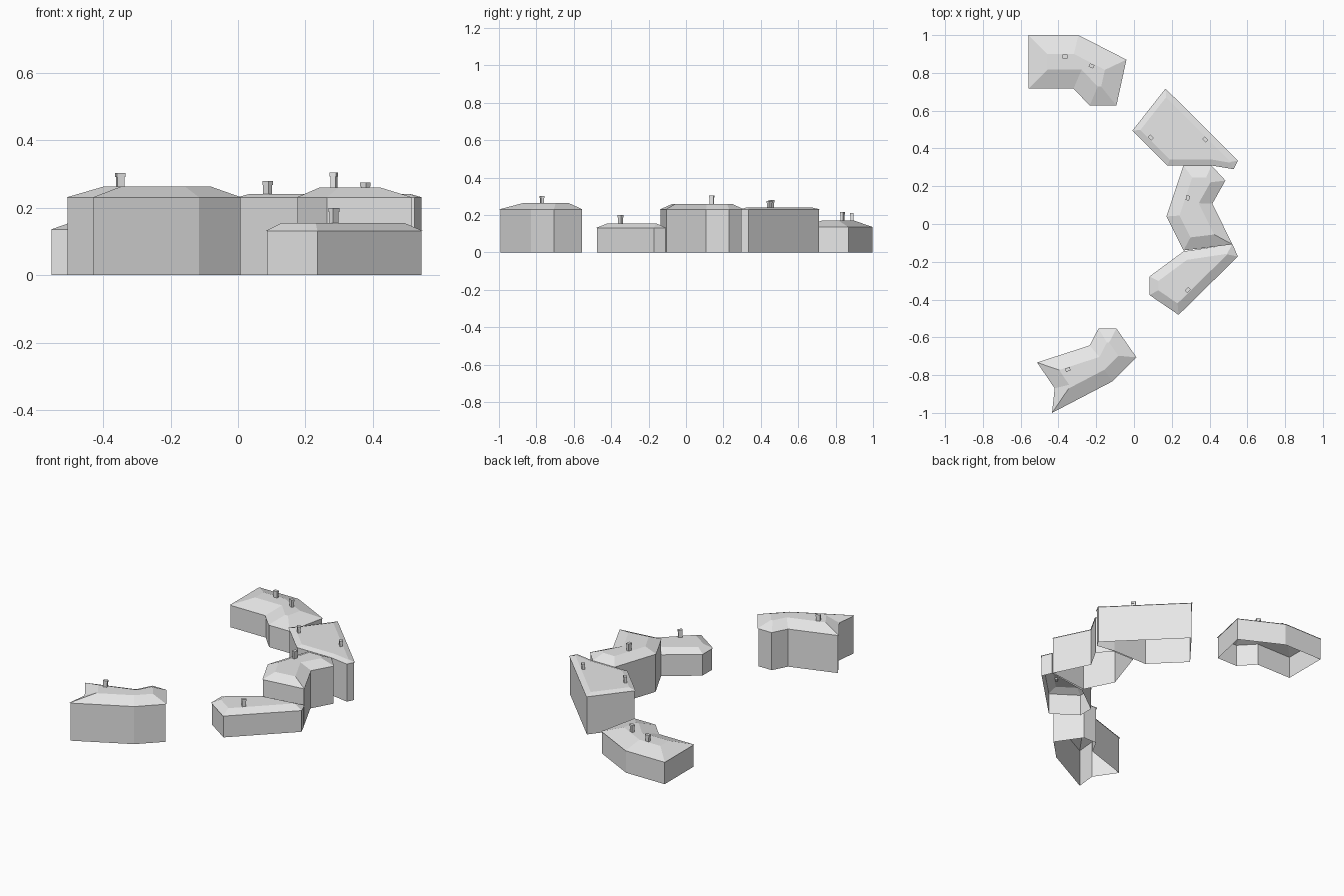
import bpy, bmesh, math
from mathutils import Vector, Matrix

cube = bpy.data.objects.get("Cube")
if cube:
    bpy.data.objects.remove(cube, do_unlink=True)


def make_material(name, color):
    mat = bpy.data.materials.new(name)
    mat.use_nodes = True
    mat.diffuse_color = color
    mat.node_tree.nodes["Principled BSDF"].inputs["Base Color"].default_value = color
    return mat


plaster = make_material("pale grey", (0.8, 0.8, 0.8, 1))


def add_object(name, bm):
    mesh = bpy.data.meshes.new(name)
    bm.to_mesh(mesh)
    bm.free()
    mesh.materials.append(plaster)
    obj = bpy.data.objects.new(name, mesh)
    bpy.context.collection.objects.link(obj)
    return obj


def inset(outline, distance):
    """Move every edge of a counter-clockwise outline inwards by distance."""
    points = [Vector(p) for p in outline]
    result = []
    for i, p in enumerate(points):
        before = (p - points[i - 1]).normalized()
        after = (points[(i + 1) % len(points)] - p).normalized()
        n1 = Vector((-before.y, before.x))
        n2 = Vector((-after.y, after.x))
        result.append(p + (n1 + n2) * distance / (1 + n1.dot(n2)))
    return result


def loft(name, rings, capped):
    """Skin a stack of (outline, height) rings, open at the bottom."""
    bm = bmesh.new()
    loops = [[bm.verts.new((p[0], p[1], z)) for p in ring] for ring, z in rings]
    for low, high in zip(loops, loops[1:]):
        for i in range(len(low)):
            j = (i + 1) % len(low)
            bm.faces.new((low[i], low[j], high[j], high[i]))
    if capped:
        bm.faces.new(loops[-1])
    return add_object(name, bm)


def chimney(name, x, y, base, top, angle):
    """Narrow stack with a slightly wider cap."""
    bm = bmesh.new()
    cap = 0.012
    turn = Matrix.Rotation(math.radians(angle), 4, "Z")
    for grow, low, high in ((0, base, top - cap), (0.004, top - cap, top)):
        place = Matrix.Translation((x, y, (low + high) / 2)) @ turn
        size = Matrix.Diagonal((0.022 + grow, 0.015 + grow, high - low, 1))
        bmesh.ops.create_cube(bm, size=1, matrix=place @ size)
    add_object(name, bm)


def building(name, outline, eave, top, slope, chimneys):
    """Walls under a sloped roof with a flat crown and a slim overhang."""
    outline = outline[::-1]
    wall = inset(outline, 0.004)
    loft(name + "_walls", [(wall, 0), (wall, eave), (outline, eave)], False)
    loft(name + "_roof", [(outline, eave), (inset(outline, slope), top)], True)
    for number, (x, y, height, angle) in enumerate(chimneys, 1):
        chimney(f"{name}_chimney_{number}", x, y, top - 0.01, height, angle)


# Outlines run clockwise as seen from above
building("back_house",
         [(-.558, 1), (-.294, 1), (-.04, .87), (-.093, .627),
          (-.235, .627), (-.32, .717), (-.558, .717)],
         .135, .17, .1, [(-.365, .887, .21, 0), (-.225, .837, .215, -25)])

building("back_left_house",
         [(.167, .717), (.55, .335), (.527, .29), (.41, .31),
          (.177, .31), (-.008, .495)],
         .23, .241, .031, [(.088, .458, .28, -45), (.378, .447, .275, -45)])

building("middle_left_house",
         [(.262, .31), (.41, .31), (.484, .23), (.415, .108),
          (.521, -.108), (.262, -.14), (.172, .04)],
         .23, .26, .064, [(.285, .138, .305, 75)])

building("front_left_house",
         [(.082, -.278), (.262, -.145), (.521, -.106), (.55, -.172),
          (.236, -.481), (.082, -.376)],
         .131, .155, .047, [(.285, -.35, .2, 45)])

building("front_house",
         [(-.513, -.733), (-.235, -.643), (-.188, -.553), (-.093, -.553),
          (.013, -.706), (-.114, -.833), (-.434, -1), (-.42, -.87)],
         .23, .264, .074, [(-.35, -.77, .303, 17)])
